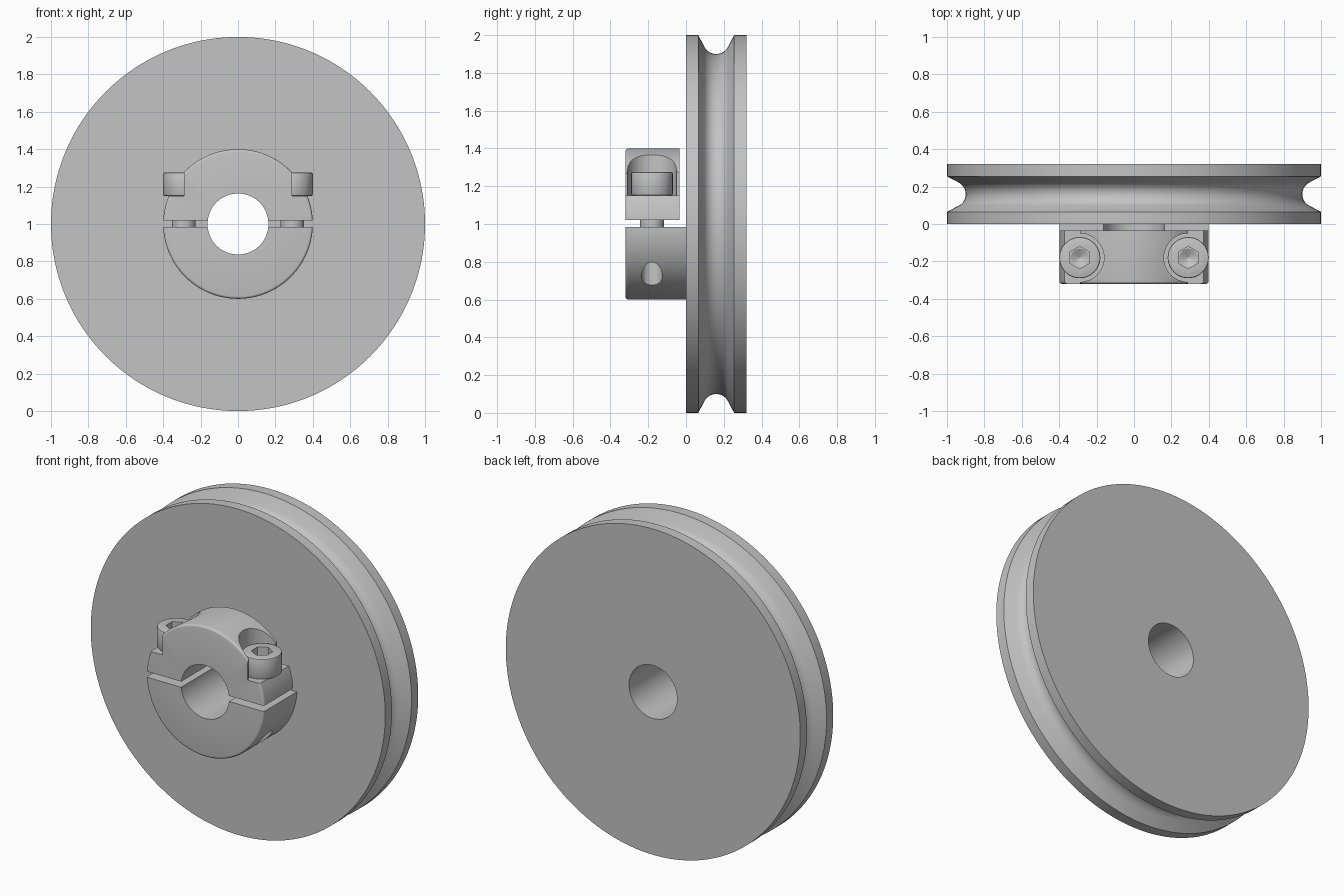
import bpy
import bmesh
from math import cos, sin, pi, radians, sqrt

cube = bpy.data.objects.get("Cube")
if cube:
    bpy.data.objects.remove(cube, do_unlink=True)

steel = bpy.data.materials.new("plain grey metal")
steel.use_nodes = True
GREY = (0.55, 0.55, 0.55, 1)
steel.diffuse_color = GREY
steel.node_tree.nodes["Principled BSDF"].inputs["Base Color"].default_value = GREY

# Main dimensions
AXIS_Z = 1.0
BORE, COLLAR_R = 0.163, 0.4
FRONT, CAP_BACK = -0.32, -0.035
SCREW_X, SCREW_Y, SEAT_Z = 0.29, -0.18, 1.15


def finish(bm, name):
    bmesh.ops.recalc_face_normals(bm, faces=bm.faces)
    mesh = bpy.data.meshes.new(name)
    bm.to_mesh(mesh)
    bm.free()
    mesh.materials.append(steel)
    obj = bpy.data.objects.new(name, mesh)
    bpy.context.collection.objects.link(obj)
    return obj


def lathe(name, profile, segments=128):
    """Turn a closed (radius, y) profile around the wheel axis."""
    bm = bmesh.new()
    rings = []
    for i in range(segments):
        a = 2 * pi * i / segments
        rings.append([bm.verts.new((r * cos(a), y, AXIS_Z + r * sin(a))) for r, y in profile])
    n = len(profile)
    for i, ring in enumerate(rings):
        nxt = rings[(i + 1) % segments]
        for j in range(n):
            k = (j + 1) % n
            bm.faces.new((ring[j], ring[k], nxt[k], nxt[j]))
    return finish(bm, name)


def cylinder(name, x, r, z0, z1, segments=48, tip=None):
    """Upright cylinder on a screw axis; tip sets a different lower radius."""
    bm = bmesh.new()
    bmesh.ops.create_cone(bm, cap_ends=True, segments=segments, depth=z1 - z0,
                          radius1=r if tip is None else tip, radius2=r)
    bmesh.ops.translate(bm, verts=bm.verts, vec=(x, SCREW_Y, (z0 + z1) / 2))
    return finish(bm, name)


def box(name, low, high):
    bm = bmesh.new()
    bmesh.ops.create_cube(bm, size=1)
    for v in bm.verts:
        v.co = [(a + b) / 2 + c * (b - a) for a, b, c in zip(low, high, v.co)]
    return finish(bm, name)


def activate(obj):
    bpy.ops.object.select_all(action="DESELECT")
    obj.select_set(True)
    bpy.context.view_layer.objects.active = obj


def cut(obj, *cutters):
    activate(obj)
    for c in cutters:
        mod = obj.modifiers.new("cut", "BOOLEAN")
        mod.operation, mod.solver, mod.object = "DIFFERENCE", "EXACT", c
        bpy.ops.object.modifier_apply(modifier=mod.name)
        bpy.data.objects.remove(c, do_unlink=True)


def smooth(obj):
    activate(obj)
    bpy.ops.object.shade_smooth_by_angle(angle=radians(25))


# Grooved wheel: flat rims, sloping flanks and a rounded groove floor
GROOVE_Y, GROOVE_R = 0.16, 0.07
arc = [(0.97 - GROOVE_R * sin(a), GROOVE_Y - GROOVE_R * cos(a))
       for a in (radians(30 + 120 * i / 14) for i in range(15))]
wheel = lathe("grooved_wheel", [(BORE, 0), (1, 0), (1, 0.065), *arc,
                                (1, 0.255), (1, 0.32), (BORE, 0.32)], 160)
smooth(wheel)


# Split clamp collar with a rounded front edge
def collar(name, back):
    f = 0.014
    edge = [(COLLAR_R - f + f * cos(a), FRONT + f - f * sin(a))
            for a in (pi / 2 * i / 4 for i in range(5))]
    return lathe(name, [(BORE, back), (COLLAR_R, back), *edge, (BORE, FRONT)])


lower = collar("lower_clamp_half", 0)
cut(lower, box("split_cutter", (-1, -1, 0.985), (1, 1, 2)))
upper = collar("upper_clamp_half", CAP_BACK)
cut(upper, box("split_cutter", (-1, -1, 0), (1, 1, 1.02)))

for side, label in ((1, "left"), (-1, "right")):
    x = side * SCREW_X
    # Threaded hole, clearance hole and open screw seat
    cut(lower, cylinder("hole_cutter", x, 0.055, 0.5, 1.2))
    xs = sorted((x, side * 0.6))
    cut(upper, cylinder("hole_cutter", x, 0.066, 0.9, 1.3),
        cylinder("seat_cutter", x, 0.13, SEAT_Z, 1.6),
        box("ledge_cutter", (xs[0], -0.5, SEAT_Z), (xs[1], 0.2, 1.6)))

    # Socket head screw
    head = cylinder(label + "_screw_head", x, 0.11, SEAT_Z, 1.275)
    activate(head)
    bevel = head.modifiers.new("rounded rim", "BEVEL")
    bevel.width, bevel.segments, bevel.angle_limit = 0.008, 2, radians(40)
    bpy.ops.object.modifier_apply(modifier=bevel.name)
    cut(head, cylinder("socket_cutter", x, 0.06, 1.205, 1.35, 6),
        cylinder("socket_tip_cutter", x, 0.05, 1.18, 1.206, 24, 0.002))
    smooth(head)
    smooth(cylinder(label + "_screw_shank", x, 0.063, 0.985, SEAT_Z))
    smooth(cylinder(label + "_screw_thread", x, 0.0545, 0.8, 0.985))

smooth(lower)
smooth(upper)
